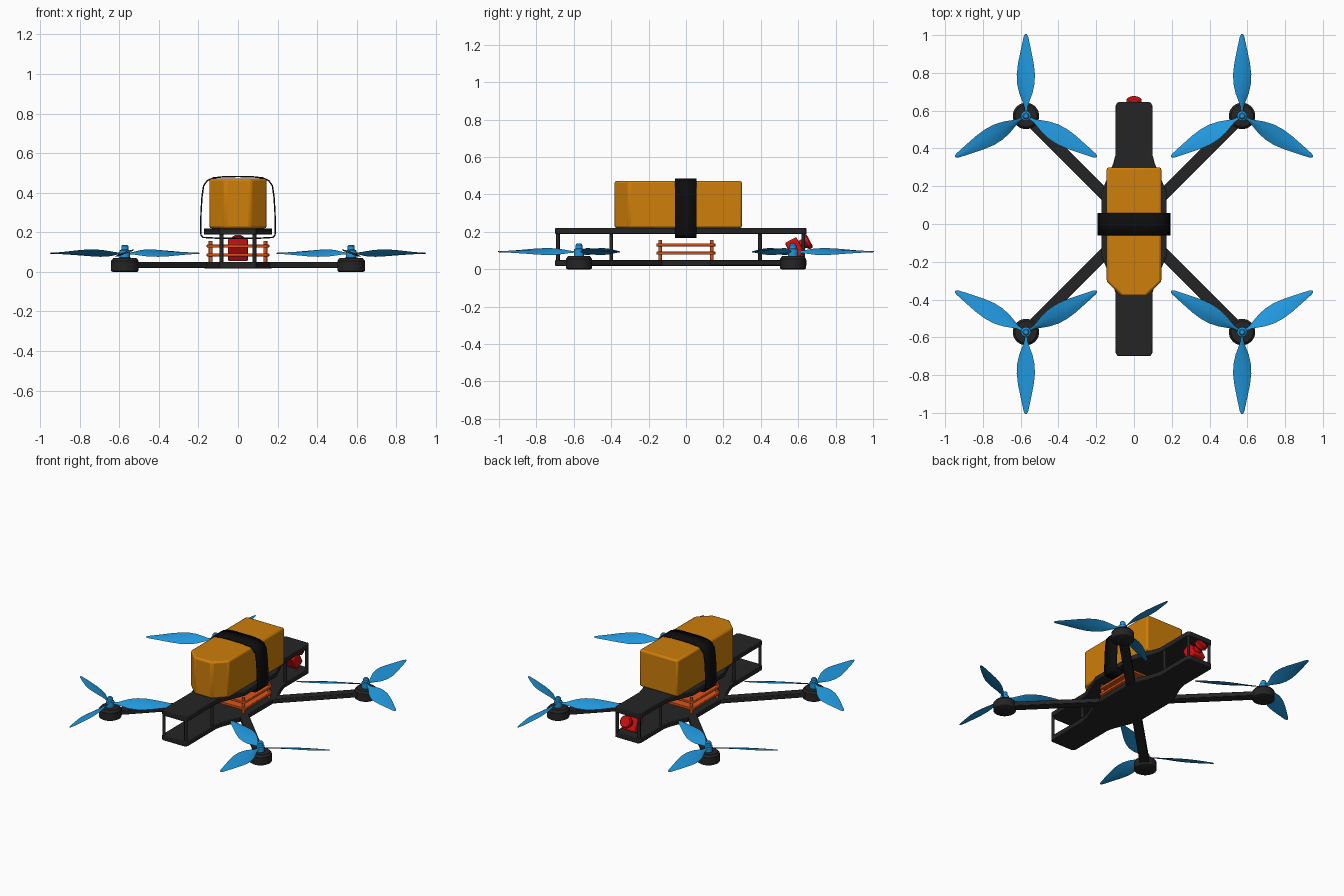
import bpy, bmesh, math
from mathutils import Vector, Matrix

if "Cube" in bpy.data.objects:
    bpy.data.objects.remove(bpy.data.objects["Cube"])


def material(name, rgb):
    m = bpy.data.materials.new(name)
    m.diffuse_color = (*rgb, 1)
    m.use_nodes = True
    m.node_tree.nodes["Principled BSDF"].inputs["Base Color"].default_value = m.diffuse_color
    return m


BLACK = material("carbon", (0.018, 0.018, 0.018))
STRAP = material("strap_black", (0.004, 0.004, 0.004))
BLUE = material("prop_blue", (0.015, 0.31, 0.72))
YELLOW = material("battery_yellow", (0.62, 0.21, 0.003))
RED = material("camera_red", (0.65, 0.005, 0.005))
ORANGE = material("board_orange", (0.7, 0.09, 0.01))


def finish(name, bm, mat, bevel=0.0, segments=2, smooth=True):
    bmesh.ops.recalc_face_normals(bm, faces=bm.faces)
    me = bpy.data.meshes.new(name)
    bm.to_mesh(me)
    bm.free()
    me.materials.append(mat)
    ob = bpy.data.objects.new(name, me)
    bpy.context.collection.objects.link(ob)
    if bevel:
        b = ob.modifiers.new("Bevel", 'BEVEL')
        b.width, b.segments, b.limit_method = bevel, segments, 'ANGLE'
    if smooth:
        bpy.ops.object.select_all(action='DESELECT')
        ob.select_set(True)
        bpy.context.view_layer.objects.active = ob
        bpy.ops.object.shade_smooth_by_angle(angle=math.radians(35))
    return ob


def loft(bm, rings, cap=True):
    # joins equal-length closed rings with quads
    vs = [[bm.verts.new(p) for p in r] for r in rings]
    n = len(vs[0])
    for a, b in zip(vs, vs[1:]):
        for i in range(n):
            bm.faces.new((a[i], a[(i + 1) % n], b[(i + 1) % n], b[i]))
    if cap:
        bm.faces.new(vs[0][::-1])
        bm.faces.new(vs[-1])


def prism(name, outline, z0, z1, mat, bevel=0.004):
    bm = bmesh.new()
    loft(bm, [[(x, y, z) for x, y in outline] for z in (z0, z1)])
    return finish(name, bm, mat, bevel)


def lathe(name, profile, mat, matrix, sides=24):
    # profile is (radius, height) pairs
    bm = bmesh.new()
    loft(bm, [[matrix @ Vector((r * math.cos(math.tau * i / sides),
                                r * math.sin(math.tau * i / sides), z))
               for i in range(sides)] for r, z in profile])
    return finish(name, bm, mat)


def at(x, y, z=0):
    return Matrix.Translation((x, y, z))


# frame plates
half = [(0.085, 0.645), (0.097, 0.63), (0.097, 0.37), (0.11, 0.32), (0.172, 0.17),
        (0.172, -0.17), (0.11, -0.32), (0.097, -0.37), (0.097, -0.685), (0.085, -0.70)]
plate = half + [(-x, y) for x, y in reversed(half)]
prism("bottom_plate", plate, 0.018, 0.05, BLACK)
prism("top_plate", plate, 0.188, 0.22, BLACK)

# standoffs between the plates
for y in (-0.685, -0.40, 0.395, 0.627):
    for s in (-1, 1):
        lathe("standoff", [(0.01, 0.045), (0.01, 0.192)], BLACK, at(s * 0.083, y), 12)

# arms, motors and propellers
BLADE = [(0.01, 0.012, 38), (0.05, 0.022, 34), (0.08, 0.046, 30), (0.12, 0.078, 26),
         (0.17, 0.099, 22), (0.22, 0.102, 19), (0.28, 0.086, 16), (0.34, 0.06, 14),
         (0.39, 0.038, 12), (0.42, 0.024, 11), (0.433, 0.01, 11)]
M = 0.572


def propeller(x, y, spin, base):
    bm = bmesh.new()
    for k in range(3):
        rot = at(x, y, 0.093) @ Matrix.Rotation(base + k * math.tau / 3, 4, 'Z')
        rings = []
        for r, w, pitch in BLADE:
            a = math.radians(pitch)
            t = 0.003 + 0.03 * w
            ring = []
            for c, h in ((-0.5, 0), (-0.22, 0.8), (0.1, 1), (0.5, 0),
                         (0.1, -0.6), (-0.22, -0.5)):
                u, v = c * w, h * t + 0.02 * w
                ring.append(rot @ Vector((r, spin * (u * math.cos(a) - v * math.sin(a)),
                                          u * math.sin(a) + v * math.cos(a))))
            rings.append(ring)
        loft(bm, rings)
    finish("propeller_blades", bm, BLUE)
    lathe("propeller_hub", [(0.026, 0.068), (0.026, 0.108), (0.018, 0.112),
                            (0.018, 0.13), (0.012, 0.137)], BLUE, at(x, y), 20)


for sx in (-1, 1):
    for sy in (-1, 1):
        x, y = sx * M, sy * M
        d, n = Vector((sx, sy)).normalized(), Vector((-sy, sx)).normalized() * 0.03
        a, b = d * 0.1, Vector((x, y)) + d * 0.03
        prism("arm", [a + n, a - n, b - n, b + n], 0.02, 0.05, BLACK)
        lathe("motor", [(0.062, 0), (0.07, 0.005), (0.07, 0.056), (0.058, 0.07),
                        (0.02, 0.072)], BLACK, at(x, y), 32)
        propeller(x, y, sx * sy, sy * math.pi / 2)

# battery with a chamfered nose
bat = [(0.145, 0.30), (0.145, -0.305), (0.065, -0.382)]
prism("battery", bat + [(-x, y) for x, y in reversed(bat)], 0.22, 0.472, YELLOW, 0.012)

# strap: thin loop around battery and top plate
side = [(0, 0.482), (0.07, 0.481), (0.125, 0.475), (0.155, 0.462), (0.174, 0.435),
        (0.182, 0.38), (0.187, 0.30), (0.189, 0.21), (0.187, 0.185), (0.175, 0.174),
        (0.1, 0.17), (0, 0.17)]
loop = side + [(-x, z) for x, z in side[-2:0:-1]]
bm = bmesh.new()
loft(bm, [[(x, y, z) for x, z in loop] for y in (-0.06, 0.057)], cap=False)
strap = finish("battery_strap", bm, STRAP)
sol = strap.modifiers.new("Solidify", 'SOLIDIFY')
sol.thickness, sol.offset = 0.007, 0

# electronics stack: two boards on four posts
q = [(0.158, 0.143), (0.143, 0.158), (-0.143, 0.158), (-0.158, 0.143),
     (-0.158, -0.143), (-0.143, -0.158), (0.143, -0.158), (0.158, -0.143)]
for z in (0.086, 0.130):
    prism("circuit_board", q, z - 0.008, z + 0.008, ORANGE, 0.003)
for sx in (-1, 1):
    for sy in (-1, 1):
        lathe("board_post", [(0.01, 0.045), (0.01, 0.157)], ORANGE,
              at(sx * 0.138, sy * 0.138), 12)

# camera tilted upward, facing the back
tilt = at(0, 0.582, 0.112) @ Matrix.Rotation(math.radians(-62), 4, 'X')
bm = bmesh.new()
bmesh.ops.create_cube(bm, size=1, matrix=tilt @ Matrix.Diagonal((0.1, 0.1, 0.07, 1)))
finish("camera_body", bm, RED, 0.008)
lathe("camera_lens", [(0.026, 0.03), (0.026, 0.055), (0.041, 0.068), (0.041, 0.084),
                      (0.034, 0.09)], RED, tilt, 24)
